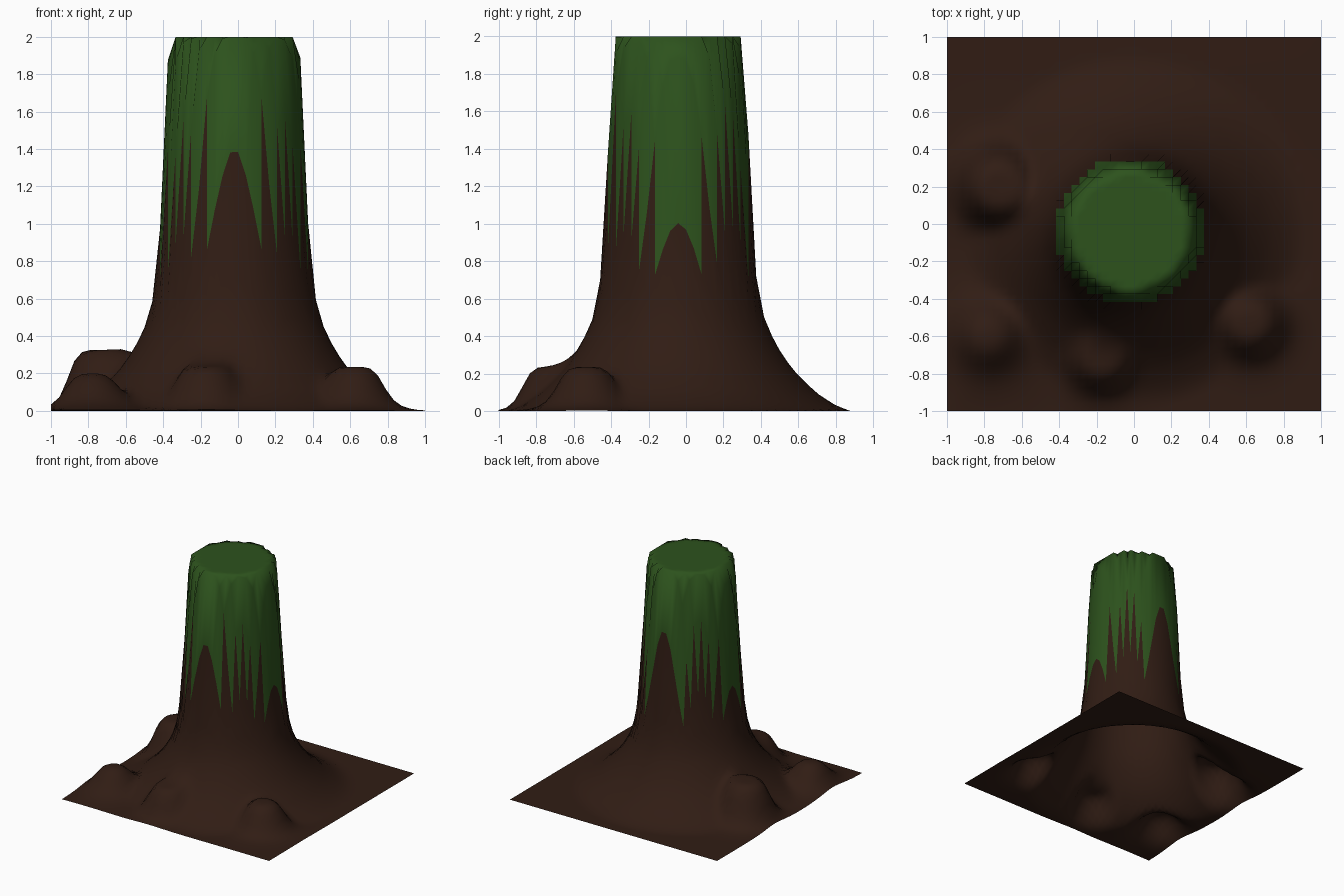
import bpy, bmesh, math

if "Cube" in bpy.data.objects:
    bpy.data.objects.remove(bpy.data.objects["Cube"])

N = 48                       # grid cells per side
CX, CY = -0.02, -0.04        # centre of the pillar

# radius, height of the flared pillar
PROFILE = [(0, 2), (0.34, 2), (0.358, 1.85), (0.373, 1.5), (0.385, 1.17), (0.4, 0.92),
           (0.412, 0.74), (0.437, 0.59), (0.46, 0.49), (0.5, 0.4), (0.54, 0.325),
           (0.59, 0.25), (0.64, 0.19), (0.74, 0.095), (0.84, 0.03), (0.92, 0)]
# x, y, height, radius, steepness of the mounds around it
MOUNDS = [(-0.72, 0.2, 0.325, 0.2, 6), (-0.78, -0.6, 0.2, 0.17, 3.5),
          (-0.17, -0.7, 0.235, 0.18, 6), (0.62, -0.53, 0.235, 0.17, 5)]


def pillar(r):
    for (r0, z0), (r1, z1) in zip(PROFILE, PROFILE[1:]):
        if r <= r1:
            return z0 + (z1 - z0) * (r - r0) / (r1 - r0)
    return 0.0


def height(x, y):
    total = pillar(math.hypot(x - CX, y - CY)) ** 4
    for mx, my, h, rad, p in MOUNDS:
        total += (h / (1 + (math.hypot(x - mx, y - my) / rad) ** p)) ** 4
    z = min(2.0, total ** 0.25)
    # fade to the ground at the border
    edge = 1 - max(abs(x), abs(y))
    return z * min(1.0, 0.6 + edge * 4)


def material(name, color):
    m = bpy.data.materials.new(name)
    m.diffuse_color = (*color, 1)
    m.use_nodes = True
    m.node_tree.nodes["Principled BSDF"].inputs["Base Color"].default_value = m.diffuse_color
    return m


# terrain sheet raised into a pillar with mounds
bm = bmesh.new()
bmesh.ops.create_grid(bm, x_segments=N, y_segments=N, size=1)
for v in bm.verts:
    v.co.z = height(v.co.x, v.co.y)
# grass on the high faces, earth elsewhere
for f in bm.faces:
    f.smooth = True
    f.material_index = int(sum(v.co.z for v in f.verts) / 4 > 1.13)

mesh = bpy.data.meshes.new("terrain_pillar")
bm.to_mesh(mesh)
bm.free()
mesh.materials.append(material("earth", (0.03, 0.012, 0.007)))
mesh.materials.append(material("grass", (0.026, 0.085, 0.012)))
obj = bpy.data.objects.new("terrain_pillar", mesh)
bpy.context.collection.objects.link(obj)
